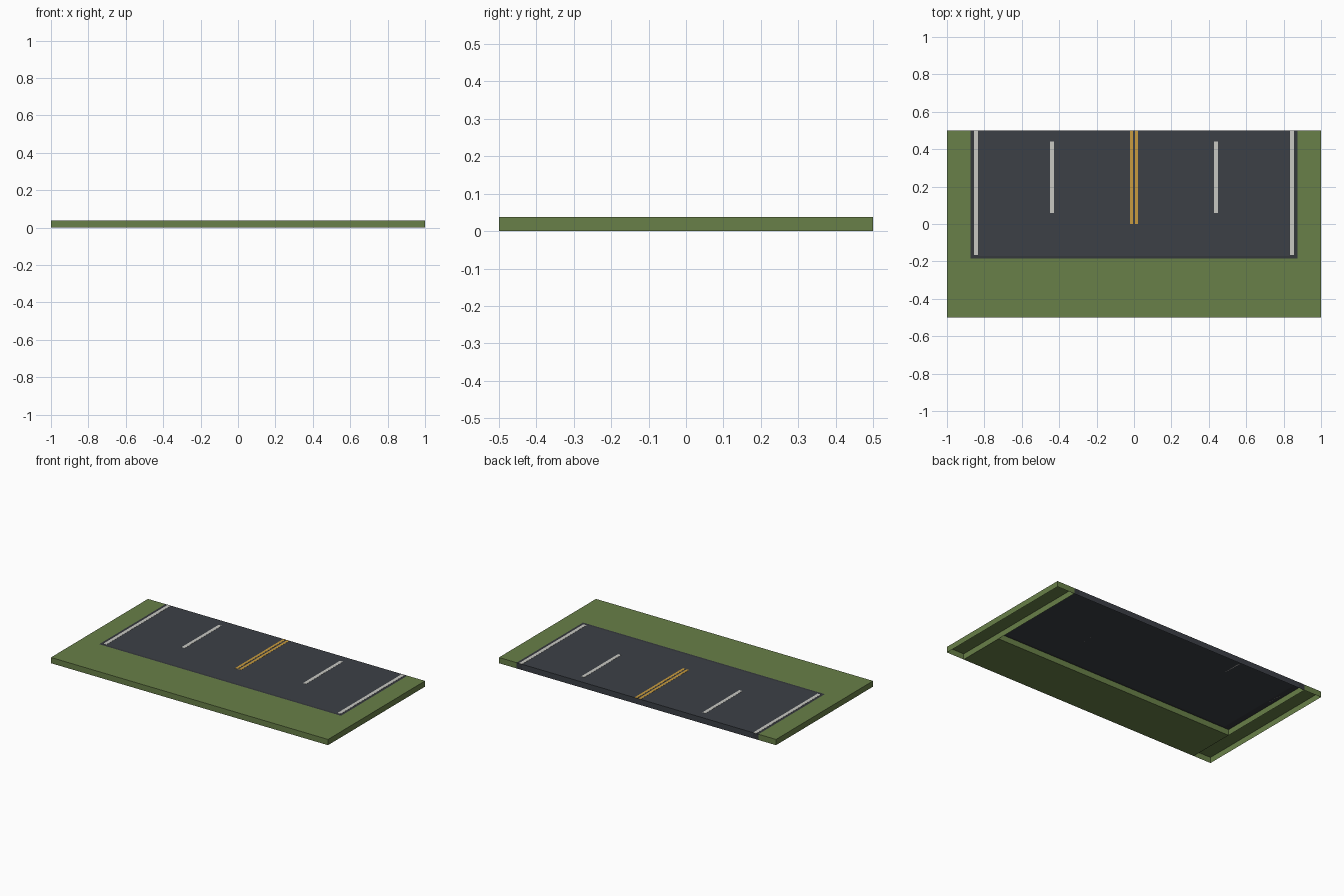
import bpy
import bmesh

cube = bpy.data.objects.get("Cube")
if cube:
    bpy.data.objects.remove(cube, do_unlink=True)


def material(name, rgb):
    mat = bpy.data.materials.new(name)
    mat.use_nodes = True
    colour = (*rgb, 1.0)
    mat.diffuse_color = colour
    mat.node_tree.nodes["Principled BSDF"].inputs["Base Color"].default_value = colour
    return mat


grass = material("grass green", (0.14, 0.215, 0.065))
asphalt = material("asphalt grey", (0.045, 0.051, 0.062))
asphalt_edge = material("dark asphalt edge", (0.036, 0.040, 0.046))
white = material("line white", (0.58, 0.58, 0.54))
yellow = material("line yellow", (0.58, 0.33, 0.05))

SIDES = {
    "left": (1, 0, 0), "right": (-1, 0, 0),
    "back": (0, 1, 0), "front": (0, -1, 0),
    "top": (0, 0, 1), "bottom": (0, 0, -1),
}


def block(name, x, y, z, mat, open_sides=()):
    """Box between the given ranges, with the listed sides left open."""
    bm = bmesh.new()
    bmesh.ops.create_cube(bm, size=1)
    bm.normal_update()
    gone = [f for f in bm.faces for s in open_sides
            if f.normal.dot(SIDES[s]) > 0.9]
    bmesh.ops.delete(bm, geom=gone, context="FACES")
    for v in bm.verts:
        v.co = [a + (c + 0.5) * (b - a) for c, (a, b) in zip(v.co, (x, y, z))]
    mesh = bpy.data.meshes.new(name)
    bm.to_mesh(mesh)
    bm.free()
    mesh.materials.append(mat)
    obj = bpy.data.objects.new(name, mesh)
    bpy.context.collection.objects.link(obj)
    return obj


def mirrored(x, side):
    return tuple(sorted(side * c for c in x))


TOP = 0.0375
HALF_ROAD = 0.873
ROAD_FRONT = -0.185
INNER = 0.832
INNER_FRONT = -0.17
slab = (0, TOP)
paint = (TOP, TOP + 0.0008)

# Solid grass verge at the front
block("front_grass", (-HALF_ROAD, HALF_ROAD), (-0.5, ROAD_FRONT), slab, grass,
      ("left", "right"))

# Road surface, hollow underneath
block("road", (-INNER, INNER), (INNER_FRONT, 0.5), slab, asphalt,
      ("bottom", "front", "left", "right"))
block("road_front_edge", (-INNER, INNER), (ROAD_FRONT, INNER_FRONT), slab, asphalt_edge,
      ("bottom", "front", "back", "left", "right"))

for side, label in ((1, "left"), (-1, "right")):
    # Hollow grass verges and road edges
    block(label + "_grass", mirrored((HALF_ROAD, 1), side), (-0.5, 0.5), slab, grass,
          ("bottom",))
    block(label + "_road_edge", mirrored((INNER, HALF_ROAD), side), (ROAD_FRONT, 0.5),
          slab, asphalt_edge, ("bottom", "front", "left", "right"))
    # Painted lines
    block(label + "_edge_line", mirrored((0.834, 0.856), side), (-0.165, 0.5), paint, white)
    block(label + "_lane_dash", mirrored((0.427, 0.449), side), (0.06, 0.44), paint, white)
    block(label + "_centre_line", mirrored((0.005, 0.022), side), (0, 0.5), paint, yellow)
